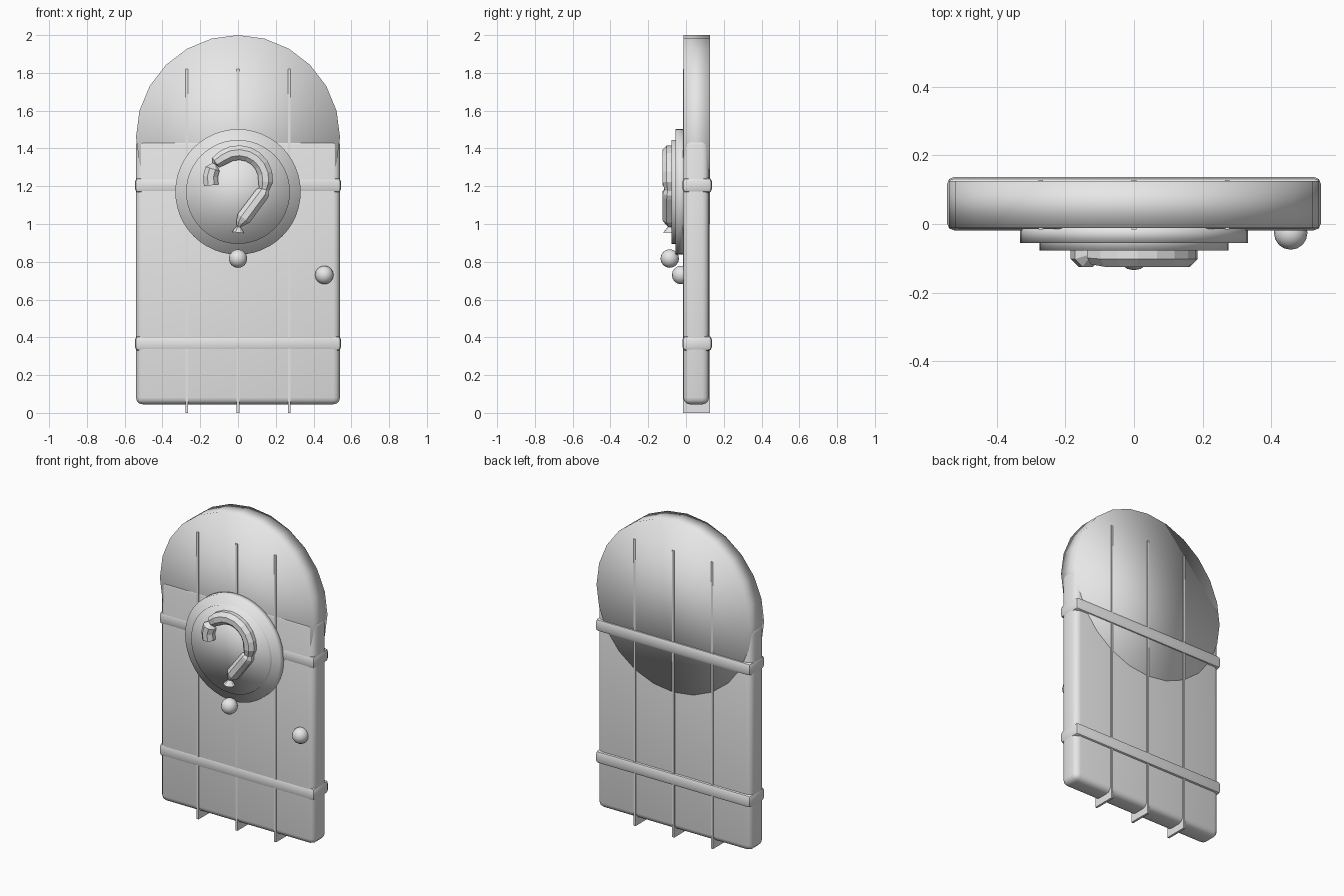
import bpy, bmesh, math
from mathutils import Vector

if "Cube" in bpy.data.objects:
    bpy.data.objects.remove(bpy.data.objects["Cube"])

grey = bpy.data.materials.new("light_grey")
grey.diffuse_color = (0.8, 0.8, 0.8, 1)
grey.use_nodes = True
grey.node_tree.nodes["Principled BSDF"].inputs["Base Color"].default_value = grey.diffuse_color


def finish(name, bm, smooth=None):
    bmesh.ops.recalc_face_normals(bm, faces=bm.faces)
    me = bpy.data.meshes.new(name)
    bm.to_mesh(me)
    bm.free()
    me.materials.append(grey)
    ob = bpy.data.objects.new(name, me)
    bpy.context.collection.objects.link(ob)
    if smooth == "all":
        me.shade_smooth()
    elif smooth is not None:
        bpy.ops.object.select_all(action="DESELECT")
        ob.select_set(True)
        bpy.context.view_layer.objects.active = ob
        bpy.ops.object.shade_smooth_by_angle(angle=math.radians(smooth))
    return ob


def box(name, lo, hi, bevel=0, segments=2):
    bm = bmesh.new()
    bmesh.ops.create_cube(bm, size=1)
    for v in bm.verts:
        v.co = Vector([l + (c + 0.5) * (h - l) for c, l, h in zip(v.co, lo, hi)])
    if bevel:
        bmesh.ops.bevel(bm, geom=bm.edges[:], offset=bevel, segments=segments,
                        profile=0.5, affect="EDGES")
    return finish(name, bm, 40 if bevel else None)


def disc(name, z, radius, y0, y1, sides):
    bm = bmesh.new()
    rings = [[bm.verts.new((radius * math.sin(math.tau * i / sides), y,
                            z + radius * math.cos(math.tau * i / sides)))
              for i in range(sides)] for y in (y0, y1)]
    for i in range(sides):
        j = (i + 1) % sides
        bm.faces.new((rings[0][i], rings[0][j], rings[1][j], rings[1][i]))
    for r in rings:
        bm.faces.new(r)
    return finish(name, bm, "all")


def ball(name, loc, radius):
    bm = bmesh.new()
    bmesh.ops.create_uvsphere(bm, u_segments=16, v_segments=8, radius=radius)
    bmesh.ops.translate(bm, verts=bm.verts, vec=loc)
    return finish(name, bm, "all")


def tube(name, path, y, sides=8):
    # path: (x, z, radius); rings of an octagonal section swept in the xz plane
    bm = bmesh.new()
    rings = []
    for k, (x, z, r) in enumerate(path):
        a, b = path[max(k - 1, 0)], path[min(k + 1, len(path) - 1)]
        t = Vector((b[0] - a[0], b[1] - a[1])).normalized()
        ring = []
        for i in range(sides):
            ang = math.tau * (i + 0.5) / sides
            c, s = r * math.cos(ang), r * math.sin(ang)
            ring.append(bm.verts.new((x - t.y * c, y + s, z + t.x * c)))
        rings.append(ring)
    for p, q in zip(rings, rings[1:]):
        for i in range(sides):
            j = (i + 1) % sides
            bm.faces.new((p[i], p[j], q[j], q[i]))
    bm.faces.new(rings[0])
    bm.faces.new(rings[-1])
    return finish(name, bm)


# Door slab and rounded top
box("door_slab", (-0.54, -0.0145, 0.045), (0.54, 0.122, 1.455), 0.036, 3)
disc("door_arch", 1.46, 0.54, -0.012, 0.126, 24)

# Plank seams running through the door
for n, x in (("left", -0.272), ("middle", 0), ("right", 0.272)):
    box("plank_seam_" + n, (x - 0.007, -0.016, 0), (x + 0.007, 0.128, 1.82))

# Horizontal straps
for n, z in (("lower", 0.368), ("upper", 1.205)):
    box("strap_" + n, (-0.545, -0.0185, z - 0.04), (0.545, 0.137, z + 0.04), 0.02, 2)

# Round plaque, two steps
disc("plaque_rim", 1.17, 0.332, -0.056, 0.0, 48)
disc("plaque_face", 1.17, 0.275, -0.077, -0.02, 48)

# Hooked mark: short end, arc, straight leg, with pinched joints
R = 0.042
hook = [(-0.142, 1.205, R), (-0.146, 1.25, R), (-0.135, 1.292, R),
        (-0.125, 1.318, 0.012), (-0.118, 1.325, 0.034)]
for i in range(8):
    a = math.radians(125 - i * 18.5)
    hook.append((0.143 * math.cos(a) + 0.004, 1.235 + 0.143 * math.sin(a), R))
hook += [(0.138, 1.183, 0.03), (0.132, 1.168, 0.04),
         (0.122, 1.153, R), (0.03, 1.03, R), (0.012, 1.005, 0.026),
         (0.003, 0.985, 0.01), (0, 0.955, 0.036)]
tube("hook_mark", hook, -0.086)
ball("mark_dot", (0, -0.086, 0.817), 0.049)

# Door knob
ball("door_knob", (0.457, -0.026, 0.73), 0.049)
